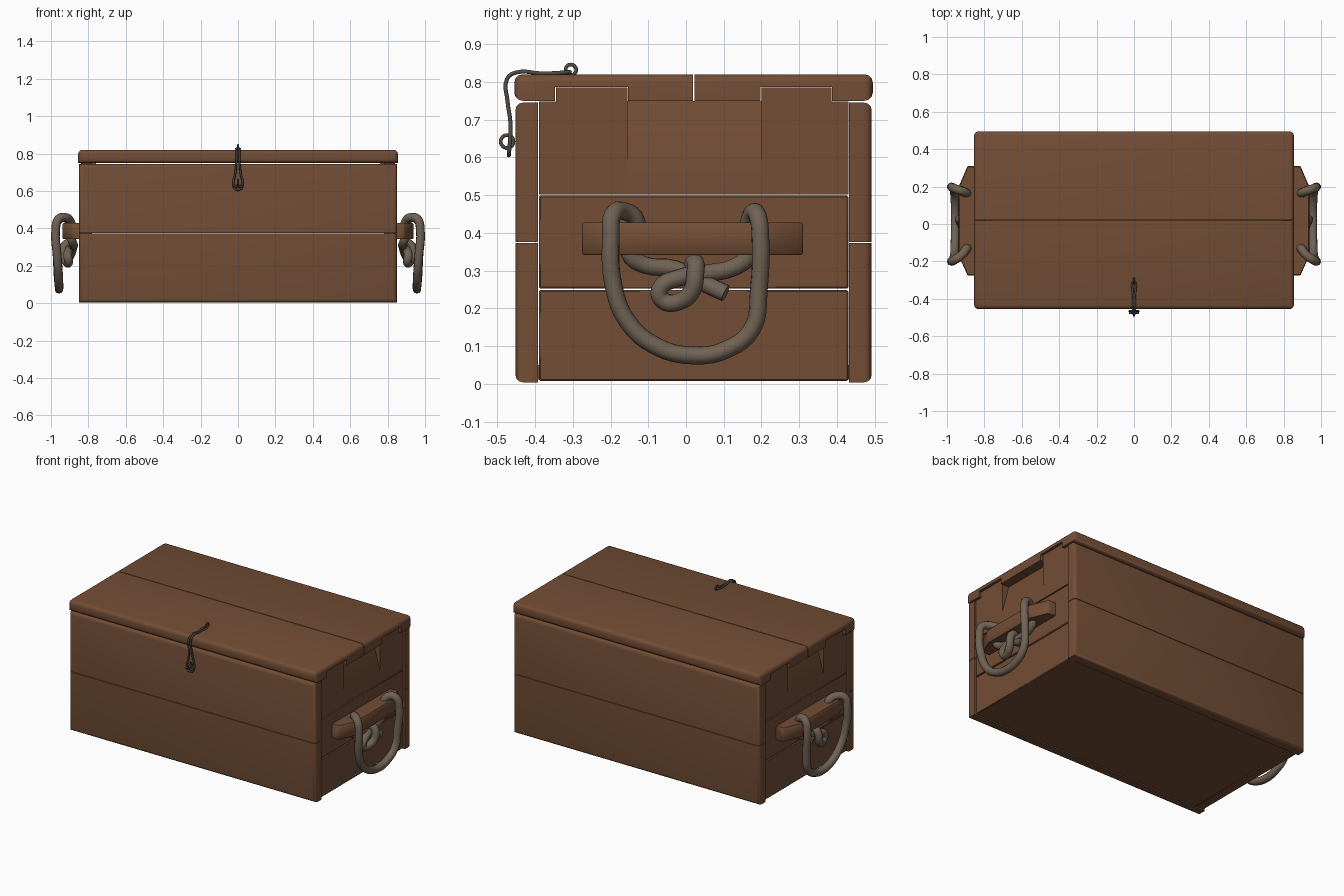
import bpy, bmesh, math
from mathutils import Vector

if "Cube" in bpy.data.objects:
    bpy.data.objects.remove(bpy.data.objects["Cube"])


def material(name, rgb):
    m = bpy.data.materials.new(name)
    m.diffuse_color = (*rgb, 1)
    m.use_nodes = True
    m.node_tree.nodes["Principled BSDF"].inputs["Base Color"].default_value = m.diffuse_color
    return m


WOOD = material("brown wood", (0.170, 0.075, 0.036))
ROPE = material("grey brown rope", (0.165, 0.125, 0.090))
IRON = material("dark iron", (0.080, 0.068, 0.055))


def add_prism(bm, outline, axis, a, b):
    """Extrude a 2D outline along an axis from a to b."""
    def place(p, t):
        c = list(p)
        c.insert(axis, t)
        return c
    v0 = [bm.verts.new(place(p, a)) for p in outline]
    v1 = [bm.verts.new(place(p, b)) for p in outline]
    bm.faces.new(v0)
    bm.faces.new(v1)
    n = len(outline)
    for i in range(n):
        j = (i + 1) % n
        bm.faces.new((v0[i], v0[j], v1[j], v1[i]))


def finish(bm, name, mat, width=0, rule=None, segments=3):
    """Round the edges picked by rule(mid, direction) and make an object."""
    bmesh.ops.recalc_face_normals(bm, faces=bm.faces)
    if width:
        picked = []
        for e in bm.edges:
            p, q = e.verts[0].co, e.verts[1].co
            if rule is None or rule((p + q) / 2, (q - p).normalized()):
                picked.append(e)
        bmesh.ops.bevel(bm, geom=picked, offset=width, segments=segments,
                        profile=0.5, affect='EDGES', clamp_overlap=True)
    bmesh.ops.recalc_face_normals(bm, faces=bm.faces)
    me = bpy.data.meshes.new(name)
    bm.to_mesh(me)
    bm.free()
    ob = bpy.data.objects.new(name, me)
    bpy.context.collection.objects.link(ob)
    me.materials.append(mat)
    smooth(ob)
    return ob


def smooth(ob):
    bpy.ops.object.select_all(action='DESELECT')
    bpy.context.view_layer.objects.active = ob
    ob.select_set(True)
    if ob.type == 'CURVE':
        bpy.ops.object.convert(target='MESH')
    bpy.ops.object.shade_smooth_by_angle(angle=math.radians(40))


def rect(u0, u1, v0, v1):
    return [(u0, v0), (u1, v0), (u1, v1), (u0, v1)]


def board(name, x, y, z, width=0, rule=None, segments=3):
    bm = bmesh.new()
    add_prism(bm, rect(*y, *z), 0, *x)
    return finish(bm, name, WOOD, width, rule, segments)


def cord(name, points, radius, mat, cyclic=False, res=4):
    cu = bpy.data.curves.new(name, 'CURVE')
    cu.dimensions = '3D'
    cu.bevel_depth = radius
    cu.bevel_resolution = 3
    cu.resolution_u = res
    cu.use_fill_caps = True
    sp = cu.splines.new('BEZIER')
    sp.bezier_points.add(len(points) - 1)
    for bp, p in zip(sp.bezier_points, points):
        bp.co = p
        bp.handle_left_type = bp.handle_right_type = 'AUTO'
    sp.use_cyclic_u = cyclic
    cu.materials.append(mat)
    ob = bpy.data.objects.new(name, cu)
    bpy.context.collection.objects.link(ob)
    smooth(ob)


# Long front and back planks, rounded on the outer rim
for label, y, out in (("front", (-0.452, -0.392), -0.452), ("back", (0.432, 0.492), 0.492)):
    for part, z, rim in (("lower", (0.004, 0.373), 0.004), ("upper", (0.376, 0.745), 0.745)):
        board(f"{label}_plank_{part}", (-0.85, 0.85), y, z, 0.02,
              lambda m, d: abs(m.y - out) < 1e-4 and
              (abs(m.z - rim) < 1e-4 or abs(m.x) > 0.8))

# Bottom board
board("bottom_board", (-0.79, 0.79), (-0.392, 0.432), (0.012, 0.05))

# Lid planks, notched below for the tabs of the end boards
lid = [("lid_front_plank", -0.455, 0.018, (-0.347, -0.153)),
       ("lid_back_plank", 0.495, 0.022, (0.387, 0.197))]
for name, out, seam, notch in lid:
    bm = bmesh.new()
    add_prism(bm, [(out, 0.75), (notch[0], 0.75), (notch[0], 0.787), (notch[1], 0.787),
                   (notch[1], 0.75), (seam, 0.75), (seam, 0.82), (out, 0.82)], 0, -0.855, 0.855)
    finish(bm, name, WOOD, 0.022,
           lambda m, d: abs(m.y - out) < 1e-4 or (abs(m.z - 0.82) < 1e-4 and abs(m.x) > 0.8))

for s, side in ((1, "right"), (-1, "left")):
    # End planks
    for i, z in enumerate(((0.008, 0.249), (0.252, 0.499))):
        board(f"{side}_end_plank_{i + 1}", (s * 0.78, s * 0.84), (-0.39, 0.43), z, 0.004, None, 1)
    # Top end plank with two tabs and a sloping finger recess
    bm = bmesh.new()
    for y0, y1, top in ((-0.39, -0.345, 0.748), (-0.345, -0.155, 0.785),
                        (0.2, 0.385, 0.785), (0.385, 0.43, 0.748)):
        add_prism(bm, rect(s * 0.78, s * 0.84, 0.502, top), 1, y0, y1)
    add_prism(bm, [(s * 0.76, 0.502), (s * 0.84, 0.502), (s * 0.84, 0.58),
                   (s * 0.795, 0.75), (s * 0.76, 0.75)], 1, -0.155, 0.2)
    finish(bm, f"{side}_end_plank_top", WOOD)
    # Handle block with chamfered ends
    bm = bmesh.new()
    add_prism(bm, [(s * 0.83, -0.275), (s * 0.89, -0.275), (s * 0.937, -0.17),
                   (s * 0.937, 0.2), (s * 0.89, 0.31), (s * 0.83, 0.31)], 2, 0.342, 0.428)
    finish(bm, f"{side}_handle_block", WOOD, 0.004, None, 1)
    # Hanging rope: one strand through the block, knotted underneath
    path = [(0.905, 0.105, 0.24), (0.89, 0.04, 0.27), (0.88, -0.03, 0.305),
            (0.88, -0.11, 0.315), (0.89, -0.15, 0.345), (0.893, -0.13, 0.43),
            (0.92, -0.165, 0.458), (0.96, -0.193, 0.45), (0.975, -0.199, 0.39),
            (0.967, -0.192, 0.26), (0.96, -0.155, 0.165), (0.957, -0.08, 0.1),
            (0.957, 0.02, 0.075), (0.957, 0.11, 0.092), (0.962, 0.175, 0.145),
            (0.967, 0.193, 0.25), (0.975, 0.197, 0.39), (0.96, 0.19, 0.445),
            (0.925, 0.178, 0.455), (0.893, 0.165, 0.42), (0.89, 0.17, 0.345),
            (0.885, 0.13, 0.31), (0.888, 0.05, 0.292), (0.905, -0.02, 0.28),
            (0.91, -0.07, 0.25), (0.905, -0.06, 0.22), (0.915, -0.02, 0.217),
            (0.93, 0.015, 0.245), (0.932, 0.025, 0.295), (0.91, 0.025, 0.322),
            (0.88, 0.015, 0.31)]
    cord(f"{side}_rope_handle", [(s * x, y, z) for x, y, z in path], 0.0235, ROPE)

# Cord loop of the latch, doubled and widening at the lower end
half = [(0.005, -0.31, 0.826), (0.005, -0.38, 0.822), (0.006, -0.45, 0.825),
        (0.007, -0.474, 0.808), (0.009, -0.473, 0.75), (0.015, -0.465, 0.69),
        (0.025, -0.467, 0.635), (0.014, -0.469, 0.61)]
cord("latch_loop", half + [(-x, y, z) for x, y, z in reversed(half)], 0.0055, IRON, True)


# Eyelets on the lid and on the front
def eyelet(name, y, z, r):
    cord(name, [(0, y + r * math.cos(a), z + r * math.sin(a))
                for a in (i * math.pi / 4 for i in range(8))], 0.005, IRON, True, 3)


eyelet("lid_eyelet", -0.305, 0.832, 0.014)
eyelet("front_eyelet", -0.474, 0.642, 0.017)
cord("front_eyelet_pin", [(-0.028, -0.476, 0.625), (0.028, -0.476, 0.625)], 0.006, IRON)
